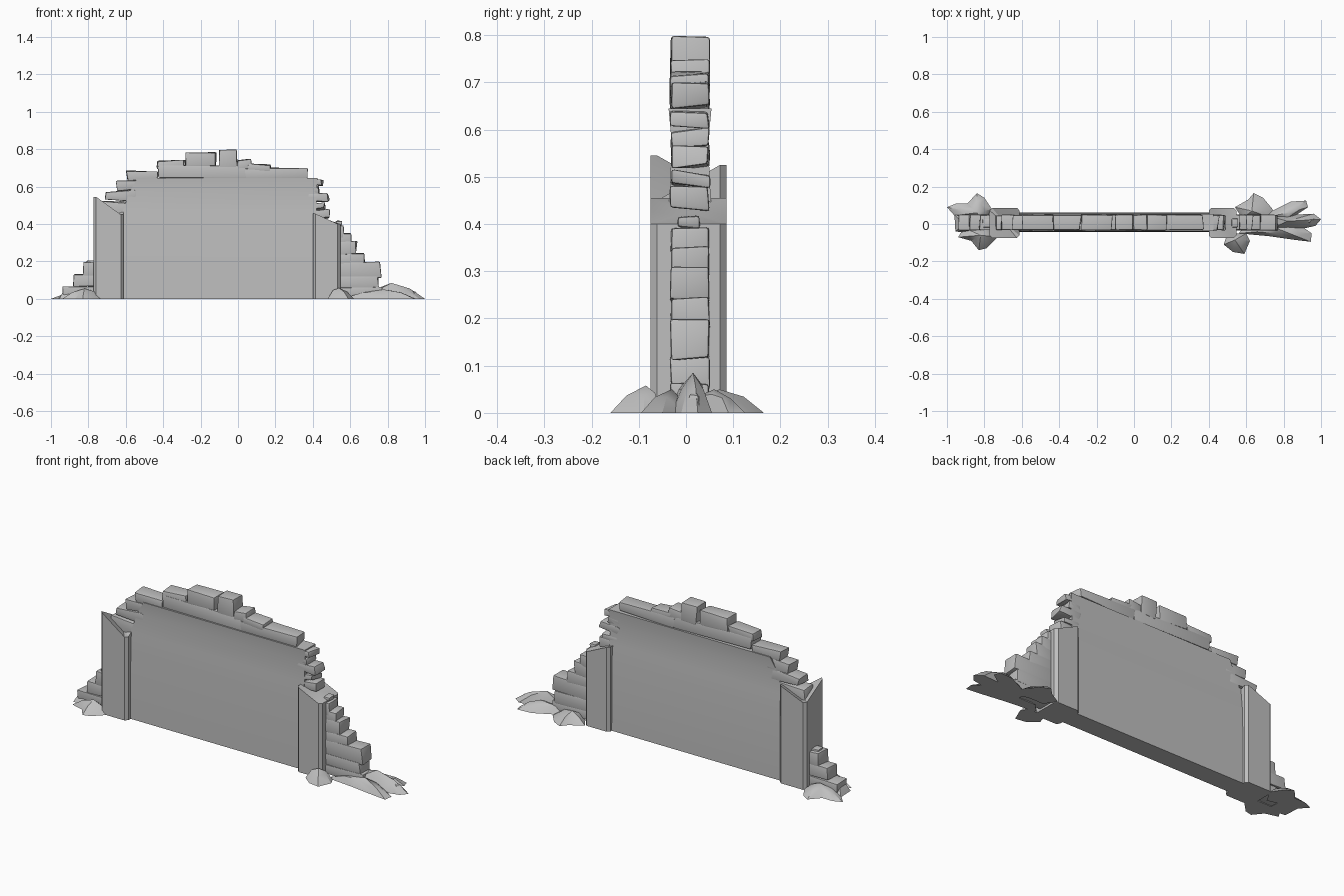
import bpy, bmesh, random
from math import radians
from mathutils import Vector

random.seed(4)
cube = bpy.data.objects.get("Cube")
if cube:
    bpy.data.objects.remove(cube, do_unlink=True)

stone_grey = bpy.data.materials.new("stone grey")
stone_grey.use_nodes = True
GREY = (0.52, 0.52, 0.52, 1)
stone_grey.diffuse_color = GREY
stone_grey.node_tree.nodes["Principled BSDF"].inputs["Base Color"].default_value = GREY

FRONT, BACK = -0.035, 0.052     # faces of the masonry


def finish(name, bm, angle=35):
    bmesh.ops.recalc_face_normals(bm, faces=bm.faces)
    mesh = bpy.data.meshes.new(name)
    bm.to_mesh(mesh)
    bm.free()
    obj = bpy.data.objects.new(name, mesh)
    bpy.context.collection.objects.link(obj)
    mesh.materials.append(stone_grey)
    bpy.ops.object.select_all(action='DESELECT')
    obj.select_set(True)
    bpy.context.view_layer.objects.active = obj
    bpy.ops.object.shade_smooth_by_angle(angle=radians(angle))
    return obj


def prism(name, lower, upper):
    """Solid between two matching outlines."""
    bm = bmesh.new()
    a = [bm.verts.new(p) for p in lower]
    b = [bm.verts.new(p) for p in upper]
    bm.faces.new(a)
    bm.faces.new(b)
    for i in range(len(a)):
        j = (i + 1) % len(a)
        bm.faces.new((a[i], a[j], b[j], b[i]))
    return finish(name, bm)


def stone(name, x0, x1, z0, z1, rough=0.012, y0=FRONT, y1=BACK):
    """Worn block: corners pushed inward, edges rounded."""
    bm = bmesh.new()
    bmesh.ops.create_cube(bm, size=1)
    mid = Vector(((x0 + x1) / 2, (y0 + y1) / 2, (z0 + z1) / 2))
    size = Vector((x1 - x0, y1 - y0, z1 - z0))
    for v in bm.verts:
        p = v.co * 1.0
        worn = Vector([random.uniform(0, rough) for _ in range(3)])
        worn.y *= 0.4
        v.co = mid + Vector([c * s - (w if c > 0 else -w)
                             for c, s, w in zip(p, size, worn)])
    bmesh.ops.bevel(bm, geom=bm.edges[:], offset=0.007, segments=2,
                    profile=0.6, affect='EDGES', clamp_overlap=True)
    return finish(name, bm)


def pillar(name, x0, x1, heights, centre_z):
    """Chamfered post with a broken top; heights: front x0, front x1, back x1, back x0."""
    y0, y1, c = -0.075, 0.086, 0.014
    ring = [(x0, y0 + c), (x0 + c, y0), (x1 - c, y0), (x1, y0 + c),
            (x1, y1 - c), (x1 - c, y1), (x0 + c, y1), (x0, y1 - c)]
    bm = bmesh.new()
    low = [bm.verts.new((x, y, 0)) for x, y in ring]
    top = [bm.verts.new((x, y, heights[i // 2])) for i, (x, y) in enumerate(ring)]
    hub = bm.verts.new(((x0 + x1) / 2, 0.005, centre_z))
    bm.faces.new(low)
    for i in range(8):
        j = (i + 1) % 8
        bm.faces.new((low[i], low[j], top[j], top[i]))
        bm.faces.new((top[i], top[j], hub))
    return finish(name, bm, 30)


def rubble(name, outline, peak):
    """Low heap: ground outline, raised shoulder ring and a peak."""
    px, py, pz = peak
    bm = bmesh.new()
    low = [bm.verts.new((x, y, 0)) for x, y in outline]
    ring = [bm.verts.new((x + (px - x) * 0.45, y + (py - y) * 0.45,
                          pz * random.uniform(0.5, 0.8))) for x, y in outline]
    hub = bm.verts.new(peak)
    bm.faces.new(low)
    for i in range(len(low)):
        j = (i + 1) % len(low)
        bm.faces.new((low[i], low[j], ring[j], ring[i]))
        bm.faces.new((ring[i], ring[j], hub))
    return finish(name, bm, 30)


# Main wall panel, slightly thicker at the foot and dished below the top course
profile = [(-0.042, 0), (-0.040, 0.38), (-0.035, 0.46), (-0.030, 0.57), (-0.037, 0.645),
           (0.054, 0.645), (0.047, 0.57), (0.052, 0.46), (0.060, 0.38), (0.062, 0)]
ends = [(-0.62, 0.415), (-0.62, 0.415), (-0.62, 0.42), (-0.58, 0.42), (-0.54, 0.425)]
spans = ends + ends[::-1]
prism("wall_panel", [(s[0], y, z) for s, (y, z) in zip(spans, profile)],
      [(s[1], y, z) for s, (y, z) in zip(spans, profile)])

# Pillars with broken tops
pillar("right_pillar", -0.772, -0.612, (0.545, 0.45, 0.525, 0.47), 0.455)
pillar("left_pillar", 0.40, 0.547, (0.455, 0.40, 0.40, 0.455), 0.425)

# Broken top courses
for x0, x1, z0, z1 in [
        (-0.43, 0.05, 0.642, 0.72), (-0.29, -0.11, 0.70, 0.785), (-0.105, 0.0, 0.69, 0.80),
        (-0.01, 0.08, 0.69, 0.75), (0.05, 0.18, 0.68, 0.725), (0.03, 0.375, 0.642, 0.707),
        (-0.44, -0.28, 0.69, 0.745), (-0.60, -0.42, 0.63, 0.688)]:
    stone("top_course_stone", x0, x1, z0, z1)

# Worn shoulders at both ends of the wall
for x0, x1, z0, z1 in [
        (-0.655, -0.50, 0.575, 0.64), (-0.715, -0.53, 0.515, 0.585), (-0.75, -0.55, 0.43, 0.525),
        (0.33, 0.46, 0.60, 0.65), (0.35, 0.445, 0.55, 0.61), (0.36, 0.495, 0.51, 0.57),
        (0.36, 0.47, 0.47, 0.52), (0.37, 0.50, 0.42, 0.485)]:
    stone("shoulder_stone", x0, x1, z0, z1, 0.018)

# Stepped remains beyond the pillars
for x0, x1, z0, z1 in [
        (0.50, 0.575, 0.32, 0.40), (0.50, 0.61, 0.28, 0.36), (0.50, 0.64, 0.23, 0.31),
        (0.50, 0.685, 0.18, 0.25), (0.50, 0.77, 0.11, 0.20), (0.50, 0.755, 0.05, 0.13),
        (0.50, 0.775, 0.0, 0.07),
        (-0.83, -0.70, 0.12, 0.20), (-0.885, -0.70, 0.06, 0.135), (-0.94, -0.70, 0.0, 0.07)]:
    stone("stepped_stone", x0, x1, z0, z1)
for x0, x1, z in [(-0.81, -0.74, 0.18), (0.52, 0.56, 0.39)]:
    stone("loose_stone", x0, x1, z, z + 0.03, 0.006, -0.02, 0.03)

# Rubble heaps spreading over the ground
rubble("right_back_rubble", [(-1, 0.09), (-0.96, 0.045), (-0.80, 0.01), (-0.76, 0.08),
                             (-0.80, 0.14), (-0.84, 0.165), (-0.89, 0.11), (-0.95, 0.11)],
       (-0.84, 0.06, 0.05))
rubble("right_front_rubble", [(-0.94, -0.07), (-0.91, -0.02), (-0.78, -0.02), (-0.73, -0.07),
                              (-0.79, -0.13), (-0.83, -0.14), (-0.87, -0.09)],
       (-0.82, -0.06, 0.055))
rubble("right_end_rubble", [(-0.955, -0.04), (-0.96, 0.05), (-0.86, 0.07), (-0.85, -0.05)],
       (-0.91, 0.0, 0.06))
rubble("left_front_rubble", [(0.48, -0.11), (0.50, -0.05), (0.60, -0.05), (0.62, -0.09),
                             (0.59, -0.16), (0.53, -0.15)], (0.54, -0.085, 0.058))
rubble("left_back_rubble", [(0.54, 0.09), (0.58, 0.03), (0.74, 0.03), (0.74, 0.08),
                            (0.69, 0.14), (0.64, 0.165), (0.61, 0.13)], (0.63, 0.07, 0.05))
rubble("left_outer_front_rubble", [(0.56, -0.05), (0.60, 0.0), (0.88, 0.0), (0.95, -0.05),
                                   (0.945, -0.095), (0.86, -0.085), (0.72, -0.065)],
       (0.78, -0.03, 0.05))
rubble("left_outer_back_rubble", [(0.66, 0.03), (0.80, 0.0), (0.87, 0.05), (0.93, 0.09),
                                  (0.92, 0.125), (0.84, 0.12), (0.76, 0.08)],
       (0.83, 0.06, 0.05))
rubble("left_end_rubble", [(0.70, -0.04), (0.88, -0.03), (0.97, -0.01), (1, 0.025),
                           (0.96, 0.055), (0.86, 0.05), (0.70, 0.05)], (0.82, 0.015, 0.085))
rubble("left_tip_rubble", [(0.84, -0.015), (0.96, 0.0), (0.985, 0.03), (0.93, 0.05),
                           (0.84, 0.045)], (0.91, 0.018, 0.05))
